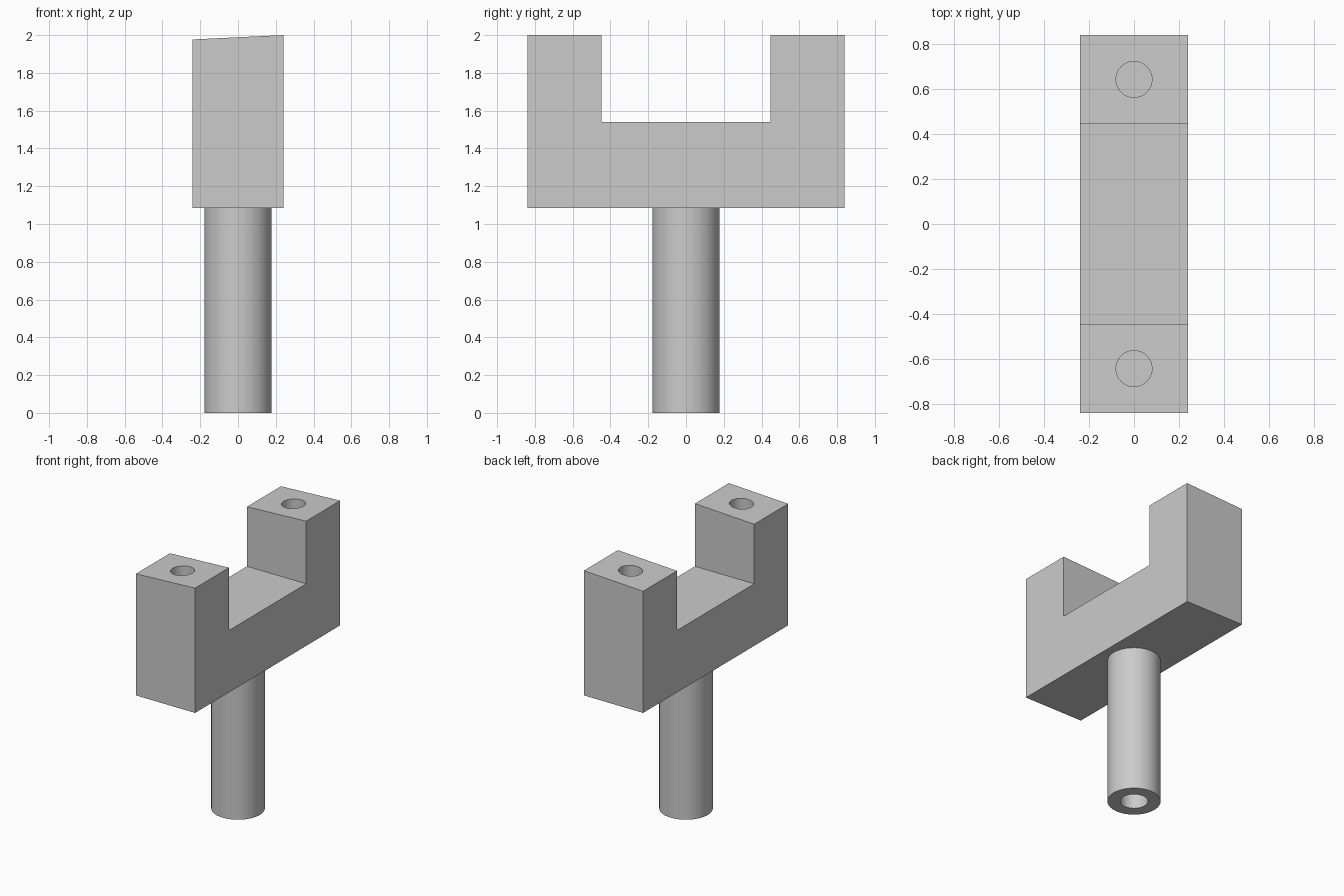
import bpy, bmesh, math
from mathutils import Matrix

cube = bpy.data.objects.get("Cube")
if cube:
    bpy.data.objects.remove(cube, do_unlink=True)

HALF_X, HALF_Y, SLOT_Y = 0.24, 0.84, 0.447
BASE_Z, FLOOR_Z, TOP_Z, LOW_TOP_Z = 1.085, 1.54, 2.0, 1.977
SHAFT_R, BORE_R, HOLE_R, HOLE_Y = 0.178, 0.093, 0.08, 0.643
BORE_DEPTH = HOLE_DEPTH = 0.5

grey = bpy.data.materials.new("plain grey")
grey.use_nodes = True
colour = (0.6, 0.6, 0.6, 1)
grey.diffuse_color = colour
grey.node_tree.nodes["Principled BSDF"].inputs["Base Color"].default_value = colour


def make_object(name, bm):
    bmesh.ops.recalc_face_normals(bm, faces=bm.faces)
    mesh = bpy.data.meshes.new(name)
    bm.to_mesh(mesh)
    bm.free()
    mesh.materials.append(grey)
    obj = bpy.data.objects.new(name, mesh)
    bpy.context.collection.objects.link(obj)
    return obj


def cylinder(name, radius, z0, z1, y=0):
    bm = bmesh.new()
    bmesh.ops.create_cone(bm, cap_ends=True, segments=64, radius1=radius,
                          radius2=radius, depth=z1 - z0,
                          matrix=Matrix.Translation((0, y, (z0 + z1) / 2)))
    return make_object(name, bm)


def cut(target, cutter):
    mod = target.modifiers.new("hole", "BOOLEAN")
    mod.operation = "DIFFERENCE"
    mod.solver = "EXACT"
    mod.object = cutter
    bpy.ops.object.select_all(action="DESELECT")
    bpy.context.view_layer.objects.active = target
    target.select_set(True)
    bpy.ops.object.modifier_apply(modifier=mod.name)
    bpy.data.objects.remove(cutter, do_unlink=True)


# U-shaped yoke: side profile extruded across x, arm tops sloping down to -x
half = [(HALF_Y, BASE_Z), (HALF_Y, TOP_Z), (SLOT_Y, TOP_Z), (SLOT_Y, FLOOR_Z)]
profile = half + [(-y, z) for y, z in reversed(half)]
bm = bmesh.new()
face = bm.faces.new([bm.verts.new((HALF_X, y, z)) for y, z in profile])
extruded = bmesh.ops.extrude_face_region(bm, geom=[face], use_keep_orig=True)
for v in extruded["geom"]:
    if isinstance(v, bmesh.types.BMVert):
        v.co.x = -HALF_X
        if v.co.z > FLOOR_Z + 0.1:
            v.co.z = LOW_TOP_Z
yoke = make_object("yoke", bm)

# Blind hole in each arm
for side in (-1, 1):
    cut(yoke, cylinder("hole_cutter", HOLE_R, TOP_Z - HOLE_DEPTH, TOP_Z + 0.1,
                       side * HOLE_Y))

# Round shaft with a blind bore from below
shaft = cylinder("shaft", SHAFT_R, 0, BASE_Z)
cut(shaft, cylinder("bore_cutter", BORE_R, -0.1, BORE_DEPTH))

# Smooth round walls, crisp edges
for obj in (yoke, shaft):
    bpy.ops.object.select_all(action="DESELECT")
    bpy.context.view_layer.objects.active = obj
    obj.select_set(True)
    bpy.ops.object.shade_smooth_by_angle(angle=math.radians(30))
